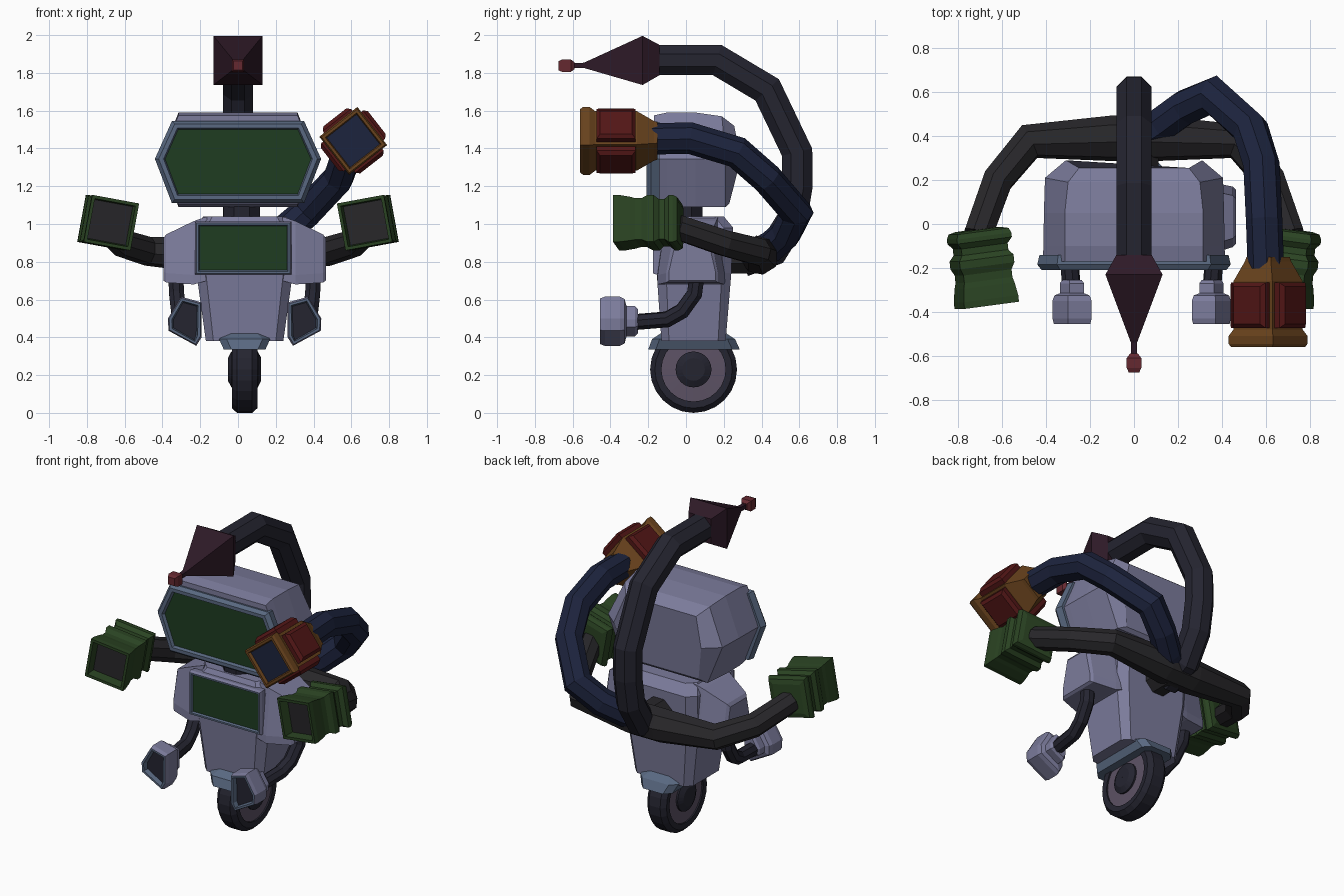
import bpy, bmesh, math
from mathutils import Vector as V

if "Cube" in bpy.data.objects:
    bpy.data.objects.remove(bpy.data.objects["Cube"])

BODY, FRAME, SCREEN = (.20, .20, .33), (.10, .14, .22), (.013, .045, .015)
BLACK, NAVY, DARK = (.018, .018, .030), (.012, .017, .047), (.021, .020, .023)
PLUM, PINK, ORANGE, RED = (.027, .010, .020), (.13, .022, .03), (.14, .055, .012), (.085, .008, .008)
GREEN, RIM = (.023, .056, .016), (.11, .085, .13)
CX = .035  # torso and wheel sit slightly off the head's centre line


def mat(c):
    name = "colour_%02x%02x%02x" % tuple(int(k * 255) for k in c)
    m = bpy.data.materials.get(name) or bpy.data.materials.new(name)
    m.diffuse_color = (*c, 1)
    m.use_nodes = True
    m.node_tree.nodes["Principled BSDF"].inputs["Base Color"].default_value = m.diffuse_color
    return m


def loft(name, rings, color, recess=None, closed=False):
    """Skin matching rings; recess = (rim, depth, rim colour, inner colour) cut in the last cap."""
    bm = bmesh.new()
    rv = [[bm.verts.new(p) for p in r] for r in rings]
    n = len(rv[0])
    pairs = list(zip(rv, rv[1:])) + ([(rv[-1], rv[0])] if closed else [])
    for a, b in pairs:
        for i in range(n):
            bm.faces.new((a[i], a[(i + 1) % n], b[(i + 1) % n], b[i]))
    cap = None
    if not closed:
        bm.faces.new(rv[0][::-1])
        cap = bm.faces.new(rv[-1])
    bmesh.ops.recalc_face_normals(bm, faces=bm.faces)
    cols = [color]
    if recess:
        rim, depth, c1, c2 = recess
        cols += [c1, c2]
        cap.material_index = 1
        bmesh.ops.inset_individual(bm, faces=[cap], thickness=rim, depth=0)
        bmesh.ops.inset_individual(bm, faces=[cap], thickness=.008, depth=-depth)
        cap.material_index = 2
    me = bpy.data.meshes.new(name)
    bm.to_mesh(me)
    bm.free()
    for c in cols:
        me.materials.append(mat(c))
    ob = bpy.data.objects.new(name, me)
    bpy.context.collection.objects.link(ob)
    return ob


def tube(name, pts, radii, n, color):
    """Mitred faceted tube along a path."""
    pts = [V(p) for p in pts]
    if not isinstance(radii, list):
        radii = [radii] * len(pts)
    rings, u = [], V((0, 0, 1))
    for i, p in enumerate(pts):
        d1 = (p - pts[i - 1]).normalized() if i else (pts[1] - p).normalized()
        d2 = (pts[i + 1] - p).normalized() if i < len(pts) - 1 else d1
        t = (d1 + d2).normalized()
        if i == 0 and abs(t.z) > .9:
            u = V((0, 1, 0))
        u = (u - t * u.dot(t)).normalized()
        w, bend, k = t.cross(u), d2 - d1, 1 / max(.5, d1.dot(t)) - 1
        bend = bend.normalized() if bend.length > 1e-5 else bend
        ring = []
        for j in range(n):
            a = 2 * math.pi * (j + .5) / n
            v = (u * math.cos(a) + w * math.sin(a)) * radii[i]
            ring.append(p + v + bend * v.dot(bend) * k)
        rings.append(ring)
    return loft(name, rings, color)


def quad(c, u, v, hu, hv):
    return [c + u * a * hu + v * b * hv for a, b in ((-1, -1), (1, -1), (1, 1), (-1, 1))]


def plan(z, hx, y0, y1, c=.04):
    """Horizontal rectangle with cut corners."""
    return [(CX + x, y, z) for x, y in ((-hx + c, y0), (hx - c, y0), (hx, y0 + c), (hx, y1 - c),
            (hx - c, y1), (-hx + c, y1), (-hx, y1 - c), (-hx, y0 + c))]


def hexa(y, wt, wm, zt, zb, zm=1.345, dt=0, db=0):
    """Six-sided head section; dt and db shift its top and bottom edges in y."""
    return [(-wt, y + dt, zt), (wt, y + dt, zt), (wm, y, zm),
            (wt, y + db, zb), (-wt, y + db, zb), (-wm, y, zm)]


def lathe(name, profile, color, n=24):
    """Revolve a closed (radius, x) profile around the axle."""
    rings = [[(CX + x, .04 + r * math.sin(2 * math.pi * i / n), .23 + r * math.cos(2 * math.pi * i / n))
              for r, x in profile] for i in range(n)]
    return loft(name, rings, color, closed=True)


# wheel
lathe("wheel_tire", [(.17, -.065), (.205, -.068), (.23, -.04), (.23, .04), (.205, .068), (.17, .065)], BLACK)
lathe("wheel_rim", [(.08, -.06), (.185, -.055), (.185, .055), (.08, .06)], RIM)
lathe("wheel_hub", [(.001, -.088), (.06, -.088), (.095, -.07), (.095, .07), (.06, .088), (.001, .088)], BLACK)
loft("wheel_mount", [plan(.335, .11, -.2, .285), plan(.39, .135, -.18, .26), plan(.43, .1, -.12, .2)], FRAME)

# torso
loft("torso", [plan(.38, .205, -.13, .21), plan(.74, .255, -.155, .24, .05),
               plan(.98, .255, -.155, .25, .05), plan(1.04, .22, -.12, .2, .05)], BODY)
X, Y, Z = V((1, 0, 0)), V((0, 1, 0)), V((0, 0, 1))
loft("chest_screen", [quad(V((CX - .008, y, z)), X, Z, h, h - .115) for y, h, z in
     ((-.12, .25, .875), (-.16, .255, .873), (-.175, .248, .872))], BODY, (.015, .012, FRAME, SCREEN))
tube("neck", [(.02, -.01, .98), (.02, -.01, 1.14)], .105, 8, BLACK)

# head
loft("head", [hexa(-.17, .315, .415, 1.575, 1.105), hexa(-.1, .315, .412, 1.59, 1.09), hexa(.05, .315, .41, 1.59, 1.09),
              hexa(.21, .3, .405, 1.57, 1.09, dt=-.02), hexa(.29, .25, .31, 1.52, 1.11, dt=-.035, db=-.06)], BODY)
loft("head_screen", [hexa(-.14, .345, .43, 1.54, 1.115), hexa(-.185, .35, .44, 1.545, 1.11),
                     hexa(-.21, .335, .42, 1.53, 1.13)], FRAME, (.026, .02, FRAME, SCREEN))

# left and right parts
for s, side in ((-1, "left"), (1, "right")):
    # shoulder with a flared lower edge
    loft(side + "_shoulder", [[(CX + s * x, y, z) for y, z in
         ((y0, zb), (y1, zb), (y1, zb + .05), (y1 - .04, zt), (y0 + .04, zt), (y0, zb + .05))]
         for x, y0, y1, zb, zt in ((.2, -.15, .21, .70, 1.04), (.27, -.15, .20, .68, 1.015),
                                   (.415, -.105, .17, .69, .945), (.43, -.09, .155, .70, .925))], BODY)
    # small front arm and hand
    tube(side + "_front_arm", [(CX + s * x, y, z) for x, y, z in ((.365, .06, .74), (.36, .045, .63), (.35, -.02, .54),
         (.335, -.1, .495), (.32, -.28, .48))], .043, 8, BLACK)
    shape = ((-.09, .10), (-.09, -.085), (-.062, -.13), (.085, -.05), (.088, .015), (.018, .13))
    loft(side + "_hand", [[(CX + s * (.318 + k * x), y, .485 + k * z) for x, z in shape] for y, k in
         ((-.255, .5), (-.27, .62), (-.315, .62), (-.325, .9), (-.35, 1), (-.43, 1), (-.455, .93))],
         BODY, (.015, .03, FRAME, BLACK))
    # ribbed claw on the big side arm
    u, v, ax = V((s * .975, -.13, .18)), V((-s * .18, 0, .98)), V((-s * .11, -1, 0))
    base = V((s * .708, -.025, 1.007))
    loft(side + "_ribbed_claw", [quad(base + ax * d, u, v, h, h) for d, h in
         ((0, .09), (.008, .118), (.03, .127), (.05, .127), (.075, .108), (.105, .108), (.13, .126), (.165, .126),
          (.195, .112), (.23, .112), (.255, .118), (.315, .127), (.345, .127))],
         GREEN, (.024, .06, GREEN, DARK))

# black cross bar that bends forward into both side arms
half = [(.71, -.05, .985), (.62, .2, .90), (.475, .375, .855), (.1, .39, .835)]
tube("side_arms", [(-x, y, z) for x, y, z in half] + half[::-1],
     [.07, .073, .077, .105, .105, .077, .073, .07], 8, DARK)
tube("back_joint", [(.02, .18, .83), (.02, .4, .83)], .1, 8, DARK)

# central tail arching over the head, with its spike
tube("tail", [(0, .3, .80), (0, .46, .86), (0, .56, 1.02), (0, .59, 1.2), (0, .588, 1.38), (0, .43, 1.71),
              (0, .165, 1.868), (0, -.18, 1.868)], .087, 8, BLACK)
loft("tail_spike", [quad(V((0, y, z)), X, Z, h, h) for y, z, h in
     ((-.14, 1.868, .08), (-.23, 1.866, .13), (-.54, 1.84, .014), (-.61, 1.838, .012))], PLUM)
loft("spike_tip", [quad(V((0, y, 1.838)), X, Z, h, h) for y, h in
     ((-.59, .018), (-.61, .033), (-.655, .033), (-.675, .024))], PINK)

# blue arm with the square lamp-like claw
tube("blue_arm", [(-.02, .36, .83), (.12, .45, .88), (.23, .53, .95), (.36, .585, 1.06), (.53, .43, 1.24),
                  (.58, .27, 1.38), (.592, .02, 1.455), (.6, -.2, 1.45)], .083, 8, NAVY)
a = math.radians(38)
u, v = V((math.cos(a), 0, math.sin(a))), V((-math.sin(a), 0, math.cos(a)))
mid = V((.61, 0, 1.44))
loft("orange_claw", [quad(mid + Y * y, u, v, h, h) for y, h in
     ((-.15, .07), (-.17, .075), (-.26, .112), (-.48, .112), (-.51, .128), (-.545, .128), (-.56, .12))],
     ORANGE, (.02, .02, ORANGE, NAVY))
for i, (n, t) in enumerate(((u, v), (v, u), (-u, v), (-v, u))):
    c = mid + Y * -.37
    loft("red_pad_%d" % (i + 1), [quad(c + n * d, t, Y, .095 - k, .103 - k) for d, k in
         ((.10, 0), (.14, 0), (.158, .018))], RED)
